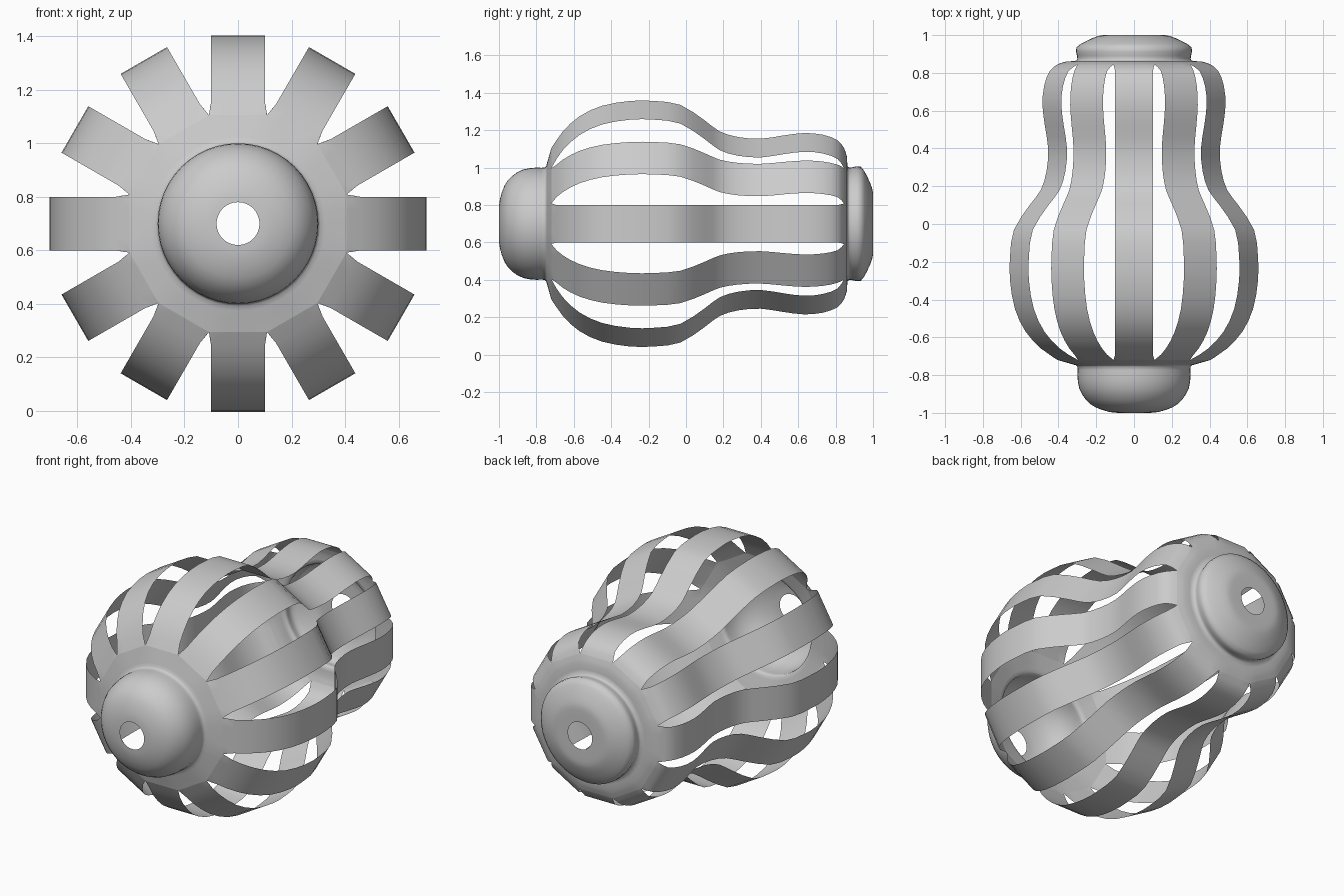
import bpy, math
from mathutils import Matrix, Vector

if "Cube" in bpy.data.objects:
    bpy.data.objects.remove(bpy.data.objects["Cube"])
import bmesh

RIBS = 12
ACROSS = 4                       # faces across one rib
AXIS_Z = 0.7                     # height of the lying axis
HALF = math.pi / RIBS
RING = 0.405                     # distance where ribs split apart

grey = bpy.data.materials.new("light_grey")
grey.use_nodes = True
grey.diffuse_color = (0.6, 0.6, 0.6, 1)
grey.node_tree.nodes["Principled BSDF"].inputs["Base Color"].default_value = (0.6, 0.6, 0.6, 1)


def round_row(y, d):
    """Arc of the round cap; the outermost ring is straight-sided."""
    mix = max(0, (d - 0.3) / (RING - 0.3))
    row = []
    for i in range(ACROSS + 1):
        t = 2 * i / ACROSS - 1
        arc = Vector((d * math.sin(t * HALF), y, d * math.cos(t * HALF)))
        flat = Vector((t * d * math.tan(HALF), y, d))
        row.append(arc.lerp(flat, mix))
    return row


def rib_row(y, d):
    """Flat rib cross-section that widens a little at its root."""
    half_width = 0.1 + 0.0085 * max(0, (0.5 - d) / (0.5 - RING)) ** 2
    if d > 0.45 or y > 0.1 and y < 0.7:
        half_width = 0.1
    return [Vector(((2 * i / ACROSS - 1) * half_width, y, d)) for i in range(ACROSS + 1)]


def smooth_profile(points, steps):
    """Catmull-Rom curve through the profile points."""
    pts = [Vector(p) for p in points]
    pts = [2 * pts[0] - pts[1]] + pts + [2 * pts[-1] - pts[-2]]
    out = []
    for a, b, c, d in zip(pts, pts[1:], pts[2:], pts[3:]):
        for s in range(steps):
            t = s / steps
            out.append(0.5 * (2 * b + (c - a) * t + (2 * a - 5 * b + 4 * c - d) * t * t
                              + (3 * b - a - 3 * c + d) * t ** 3))
    return out + [pts[-2]]


def radial_part(name, profile, make_row):
    """Skin one sector along the profile and repeat it round the axis."""
    bm = bmesh.new()
    for k in range(RIBS):
        turn = Matrix.Rotation(2 * HALF * k, 3, 'Y')
        rows = [[bm.verts.new(turn @ p) for p in make_row(y, d)] for y, d in profile]
        for r0, r1 in zip(rows, rows[1:]):
            for i in range(ACROSS):
                bm.faces.new((r0[i], r0[i + 1], r1[i + 1], r1[i]))
    bmesh.ops.remove_doubles(bm, verts=bm.verts, dist=0.0005)
    for f in bm.faces:
        f.smooth = True
    bmesh.ops.translate(bm, verts=bm.verts, vec=(0, 0, AXIS_Z))
    mesh = bpy.data.meshes.new(name)
    bm.to_mesh(mesh)
    bm.free()
    mesh.materials.append(grey)
    obj = bpy.data.objects.new(name, mesh)
    bpy.context.collection.objects.link(obj)
    return obj


# Domed front cap with a centre hole and flared collar
front = [(-1, 0.08), (-0.995, 0.13), (-0.97, 0.205), (-0.93, 0.255), (-0.87, 0.29),
         (-0.8, 0.3), (-0.755, 0.3), (-0.743, 0.325), (-0.72, RING)]
radial_part("front_cap", smooth_profile(front, 2), round_row)

# Flatter back cap with a centre hole and flat collar
back = [(0.845, RING), (0.86, 0.36), (0.865, 0.305), (0.89, 0.302), (0.935, 0.305),
        (0.97, 0.25), (0.995, 0.19), (1, 0.15), (1, 0.08)]
radial_part("back_cap", smooth_profile(back, 2), round_row)

# Twelve thin bowed ribs joining both caps
rib = [(-0.72, RING), (-0.66, 0.51), (-0.57, 0.605), (-0.45, 0.67), (-0.3, 0.7),
       (-0.17, 0.7), (-0.03, 0.676), (0.1, 0.58), (0.18, 0.512), (0.28, 0.477),
       (0.4, 0.467), (0.52, 0.487), (0.63, 0.502), (0.73, 0.492), (0.81, 0.458),
       (0.845, RING)]
radial_part("ribs", smooth_profile(rib, 2), rib_row)
